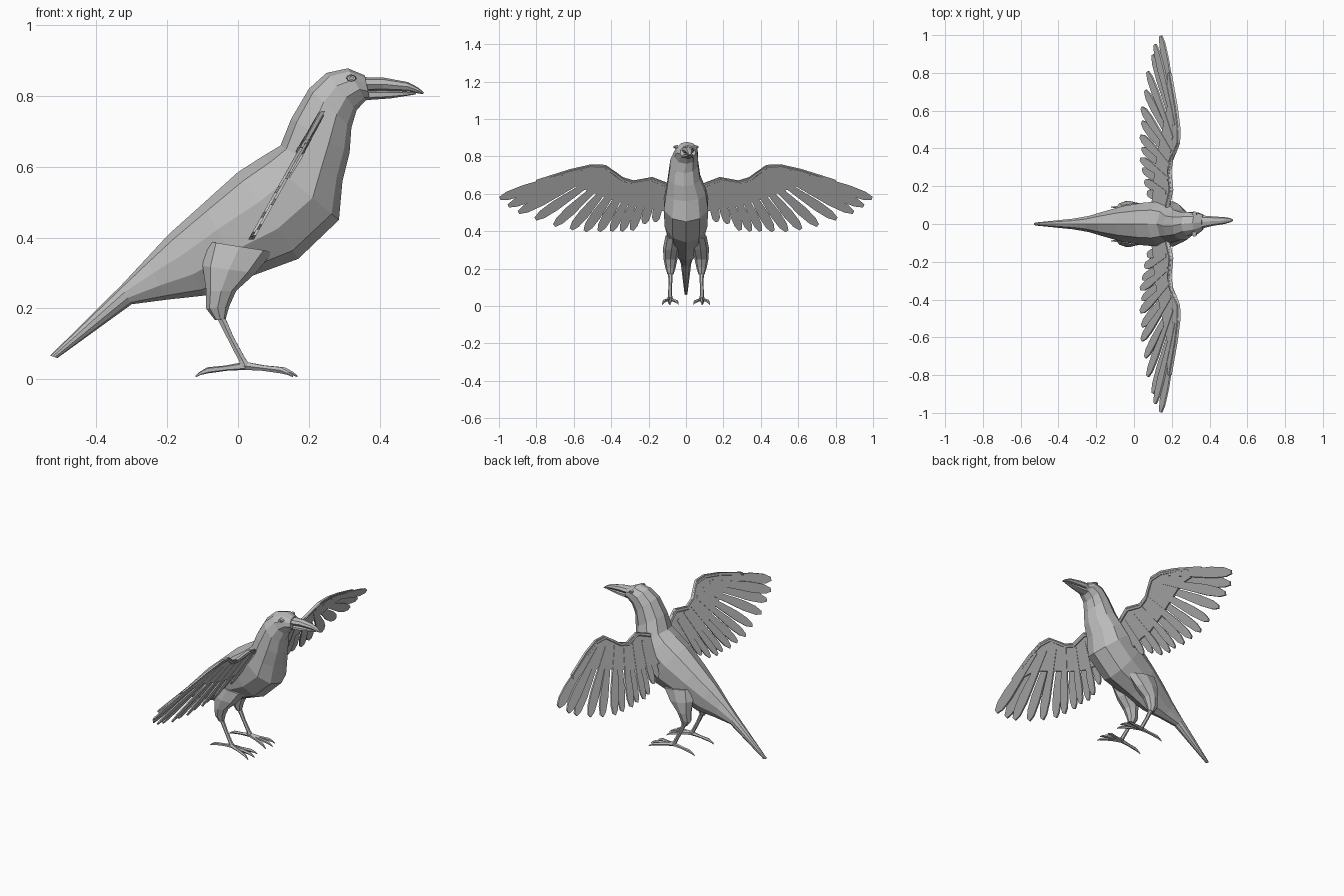
import bpy, bmesh, math
from mathutils import Vector

cube = bpy.data.objects.get("Cube")
if cube:
    bpy.data.objects.remove(cube, do_unlink=True)

grey = bpy.data.materials.new("plain grey")
grey.use_nodes = True
colour = (0.5, 0.5, 0.5, 1)
grey.diffuse_color = colour
grey.node_tree.nodes["Principled BSDF"].inputs["Base Color"].default_value = colour


def finish(name, bm, mirror=False):
    """Turn a bmesh into a flat-shaded object, optionally mirrored across y."""
    bmesh.ops.recalc_face_normals(bm, faces=bm.faces)
    mesh = bpy.data.meshes.new(name)
    bm.to_mesh(mesh)
    bm.free()
    mesh.materials.append(grey)
    obj = bpy.data.objects.new(name, mesh)
    bpy.context.collection.objects.link(obj)
    if mirror:
        mod = obj.modifiers.new("Mirror", 'MIRROR')
        mod.use_axis = (False, True, False)
        mod.use_mirror_merge = False
    return obj


def skin(bm, rings):
    """Bridge equal rings of points and cap both ends."""
    rings = [[bm.verts.new(p) for p in ring] for ring in rings]
    n = len(rings[0])
    for a, b in zip(rings, rings[1:]):
        for i in range(n):
            j = (i + 1) % n
            bm.faces.new((a[i], a[j], b[j], b[i]))
    bm.faces.new(rings[0])
    bm.faces.new(rings[-1])


def section(top, bottom, half, y=0, sides=10):
    """Oval between two profile points (x, z), widened along y."""
    t, b = Vector((top[0], y, top[1])), Vector((bottom[0], y, bottom[1]))
    ring = []
    for i in range(sides):
        a = math.tau * i / sides
        ring.append((t + b) / 2 + (t - b) / 2 * math.cos(a) + Vector((0, half * math.sin(a), 0)))
    return ring


def loft(name, rows, sides, mirror=False):
    bm = bmesh.new()
    skin(bm, [section(*row, sides=sides) for row in rows])
    return finish(name, bm, mirror)


def limb(bm, path, sides=6):
    """Tapered tube through (point, radius) pairs."""
    pts = [Vector(p) for p, r in path]
    rings = []
    for i, (p, r) in enumerate(path):
        d = pts[min(i + 1, len(pts) - 1)] - pts[max(i - 1, 0)]
        q = d.to_track_quat('Z', 'Y')
        rings.append([pts[i] + q @ Vector((r * math.cos(math.tau * k / sides),
                                           r * math.sin(math.tau * k / sides), 0))
                      for k in range(sides)])
    skin(bm, rings)


# Body, tail and head: back point, belly point, half width, sideways shift
loft("body", [
    ((-.53, .067), (-.51, .06), .008),
    ((-.33, .265), (-.3, .212), .03),
    ((-.26, .34), (-.2, .225), .045),
    ((-.195, .41), (-.09, .237), .07),
    ((-.1, .495), (.02, .285), .1),
    ((0, .585), (.17, .34), .12),
    ((.07, .63), (.285, .45), .125),
    ((.12, .66), (.295, .56), .112),
    ((.15, .735), (.315, .64), .09, -.01),
    ((.2, .82), (.32, .71), .078, -.01),
    ((.25, .865), (.335, .76), .066),
    ((.31, .878), (.36, .787), .058, .005),
    ((.358, .858), (.372, .79), .042, .01)], 10)

# Beak halves
loft("upper_beak", [
    ((.35, .853), (.35, .812), .036, .01),
    ((.41, .852), (.41, .814), .026, .015),
    ((.48, .839), (.48, .813), .018, .018),
    ((.51, .823), (.505, .808), .012, .02),
    ((.525, .809), (.522, .805), .004, .02)], 8)
loft("lower_beak", [
    ((.35, .816), (.36, .788), .032, .01),
    ((.43, .815), (.43, .793), .02, .015),
    ((.505, .81), (.5, .804), .007, .018)], 6)

# Eyes: a raised rim with a bead inside
bm = bmesh.new()
eye = Vector((.32, .058, .85))
for radius, out in ((.015, .004), (.008, .009)):
    rings = []
    for y, r in ((-.015, radius), (out, radius * .8)):
        rings.append([eye + Vector((r * math.cos(a), y, .7 * r * math.sin(a)))
                      for a in (math.tau * k / 8 for k in range(8))])
    skin(bm, rings)
finish("eyes", bm, True)

# Feathered thighs
loft("thighs", [
    ((-.09, .39), (.1, .36), .04, .07),
    ((-.1, .32), (.05, .3), .045, .078),
    ((-.09, .25), (-.005, .25), .037, .083),
    ((-.09, .2), (-.025, .205), .027, .083),
    ((-.065, .167), (-.035, .17), .016, .083)], 8, True)

# Shanks and toes
bm = bmesh.new()
ankle = Vector((.02, .085, .038))
limb(bm, [((-.055, .083, .19), .013), ((-.02, .084, .115), .01),
          ((.012, .085, .055), .011), (ankle, .015)])
for reach, side in ((.135, -.045), (.148, 0), (.135, .042), (-.14, .005)):
    tip = ankle + Vector((reach, side, -.03))
    knuckle = ankle.lerp(tip, .75) + Vector((0, 0, .01))
    limb(bm, [(ankle, .012), (ankle.lerp(knuckle, .5), .008),
              (knuckle, .009), (ankle.lerp(tip, .9) + Vector((0, 0, .006)), .005), (tip, .002)], 5)
finish("legs_and_feet", bm, True)


def wing_point(y, z, offset):
    """Place a (y, z) outline point on the slanted wing plane."""
    return Vector((.037 + (z - .395) * .56 + offset, y, z))


def plate(bm, outline, thick, offset=0):
    skin(bm, [[wing_point(y, z, offset + s * thick / 2) for y, z in outline] for s in (-1, 1)])


# Covert panel along the leading edge of each wing
bm = bmesh.new()
upper = [(.09, .655), (.18, .69), (.28, .672), (.34, .69), (.38, .72), (.43, .755), (.51, .757), (.62, .732), (.8, .675)]
lower = [(.09, .5), (.18, .52), (.28, .53), (.34, .55), (.38, .56), (.43, .58), (.51, .61), (.62, .65), (.8, .655)]
for i in range(len(upper) - 1):
    plate(bm, [upper[i], upper[i + 1], lower[i + 1], lower[i]], .012)
finish("wing_coverts", bm, True)

# Arm ridge thickening the leading edge
bm = bmesh.new()
limb(bm, [(wing_point(y, z - .012, 0), .006 + .008 * (1 - y)) for y, z in upper], 6)
finish("wing_arms", bm, True)

# Flight feathers fanning out from the arm
bm = bmesh.new()
tips = [(.995, .575), (.95, .535), (.895, .5), (.805, .465), (.705, .43), (.615, .41), (.54, .4),
        (.465, .4), (.4, .4), (.345, .4), (.29, .405), (.225, .44), (.165, .45)]
for i, tip in enumerate(tips):
    f = i / (len(tips) - 1)
    base = Vector((.56 - .43 * f, .725 - .09 * f))
    tip = Vector(tip)
    along = tip - base
    side = Vector((-along.y, along.x)).normalized()
    width = .027 if i < 8 else .024
    stations = ((0, .4), (.7, 1), (.9, .85), (1, .35))
    outline = [base + along * t + side * width * w for t, w in stations]
    outline += [base + along * t - side * width * w for t, w in reversed(stations)]
    plate(bm, outline, .008, .004 * (-1) ** i)
finish("flight_feathers", bm, True)
